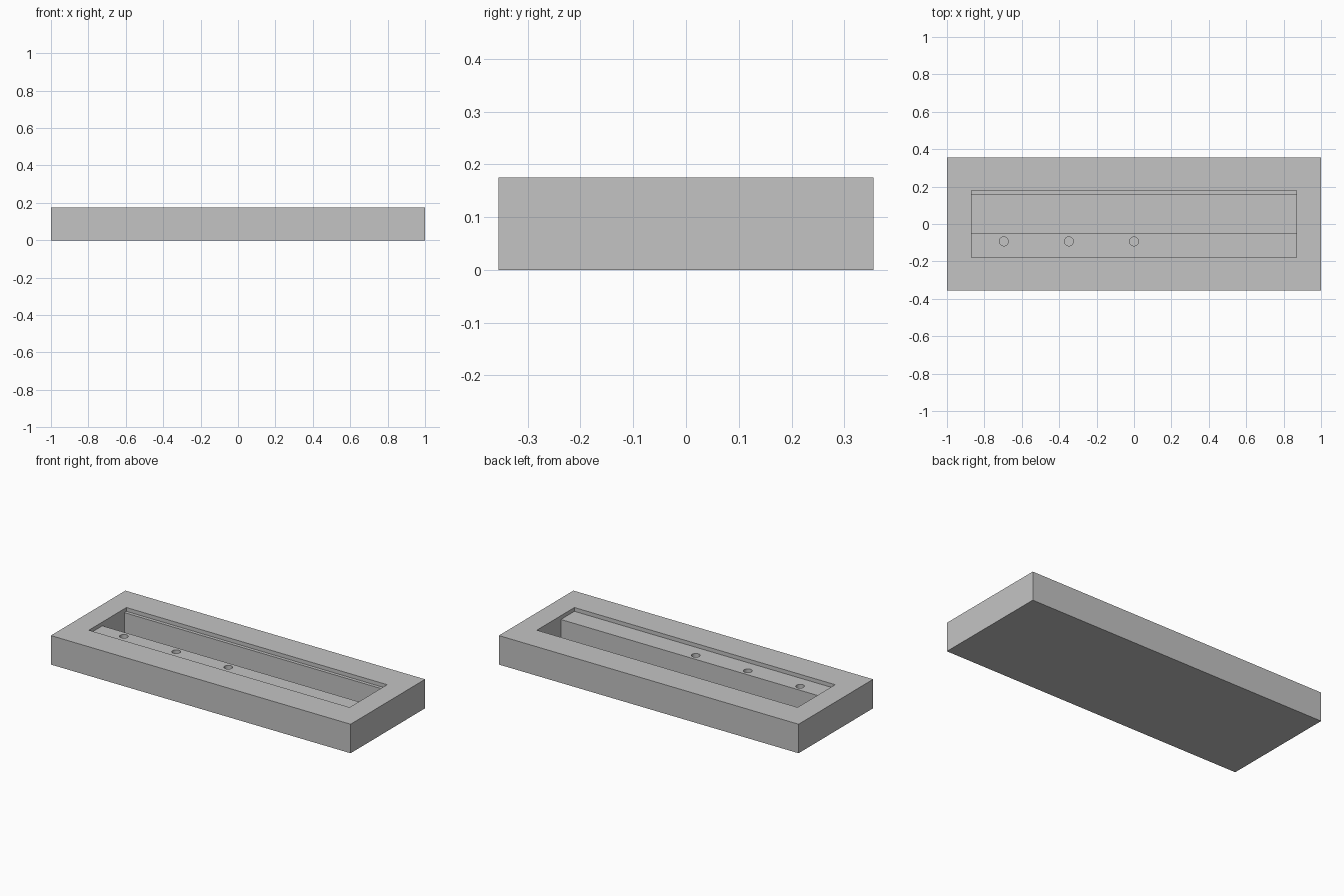
import bpy
import bmesh
from mathutils import Matrix

LENGTH, WIDTH, HEIGHT = 2.0, 0.71, 0.175
POCKET_X = 0.87          # half length of the recess
POCKET_Y = 0.179         # half width of the shallow recess
LEDGE_Z = 0.152          # height of the two ledges
FLOOR_Z = 0.025          # bottom of the deep channel and holes
CHANNEL = (-0.05, 0.159)

cube = bpy.data.objects.get("Cube")
if cube:
    bpy.data.objects.remove(cube, do_unlink=True)

grey = bpy.data.materials.new("plain grey")
grey.use_nodes = True
colour = (0.55, 0.55, 0.55, 1)
grey.diffuse_color = colour
grey.node_tree.nodes["Principled BSDF"].inputs["Base Color"].default_value = colour


def make_object(name, bm):
    bmesh.ops.recalc_face_normals(bm, faces=bm.faces)
    mesh = bpy.data.meshes.new(name)
    bm.to_mesh(mesh)
    bm.free()
    mesh.materials.append(grey)
    obj = bpy.data.objects.new(name, mesh)
    bpy.context.collection.objects.link(obj)
    return obj


def cut(target, cutter):
    """Subtract the cutter, then throw it away."""
    cutter.hide_render = True
    mod = target.modifiers.new("cut", "BOOLEAN")
    mod.operation, mod.solver, mod.object = "DIFFERENCE", "EXACT", cutter
    bpy.context.view_layer.objects.active = target
    bpy.ops.object.modifier_apply(modifier=mod.name)
    bpy.data.objects.remove(cutter, do_unlink=True)


# Solid block
bm = bmesh.new()
bmesh.ops.create_cube(bm, size=1, matrix=Matrix.Translation((0, 0, HEIGHT / 2))
                      @ Matrix.Diagonal((LENGTH, WIDTH, HEIGHT, 1)))
tray = make_object("tray", bm)

# Stepped recess: a shallow pocket with a deep channel between its ledges
top = HEIGHT + 0.05
near, far = CHANNEL
profile = [(-POCKET_Y, top), (-POCKET_Y, LEDGE_Z), (near, LEDGE_Z), (near, FLOOR_Z),
           (far, FLOOR_Z), (far, LEDGE_Z), (POCKET_Y, LEDGE_Z), (POCKET_Y, top)]
bm = bmesh.new()
face = bm.faces.new([bm.verts.new((-POCKET_X, y, z)) for y, z in profile])
extruded = bmesh.ops.extrude_face_region(bm, geom=[face], use_keep_orig=True)
bmesh.ops.translate(bm, vec=(2 * POCKET_X, 0, 0),
                    verts=[v for v in extruded["geom"] if isinstance(v, bmesh.types.BMVert)])
cut(tray, make_object("recess_cutter", bm))

# Three round holes in the wide ledge
bm = bmesh.new()
for i in range(3):
    bmesh.ops.create_cone(bm, cap_ends=True, segments=32, radius1=0.024, radius2=0.024,
                          depth=top - FLOOR_Z,
                          matrix=Matrix.Translation((-0.348 * i, -0.093, (top + FLOOR_Z) / 2)))
cut(tray, make_object("hole_cutter", bm))

# Smooth hole walls, crisp edges elsewhere
bpy.ops.object.select_all(action="DESELECT")
tray.select_set(True)
bpy.context.view_layer.objects.active = tray
bpy.ops.object.shade_smooth_by_angle()
